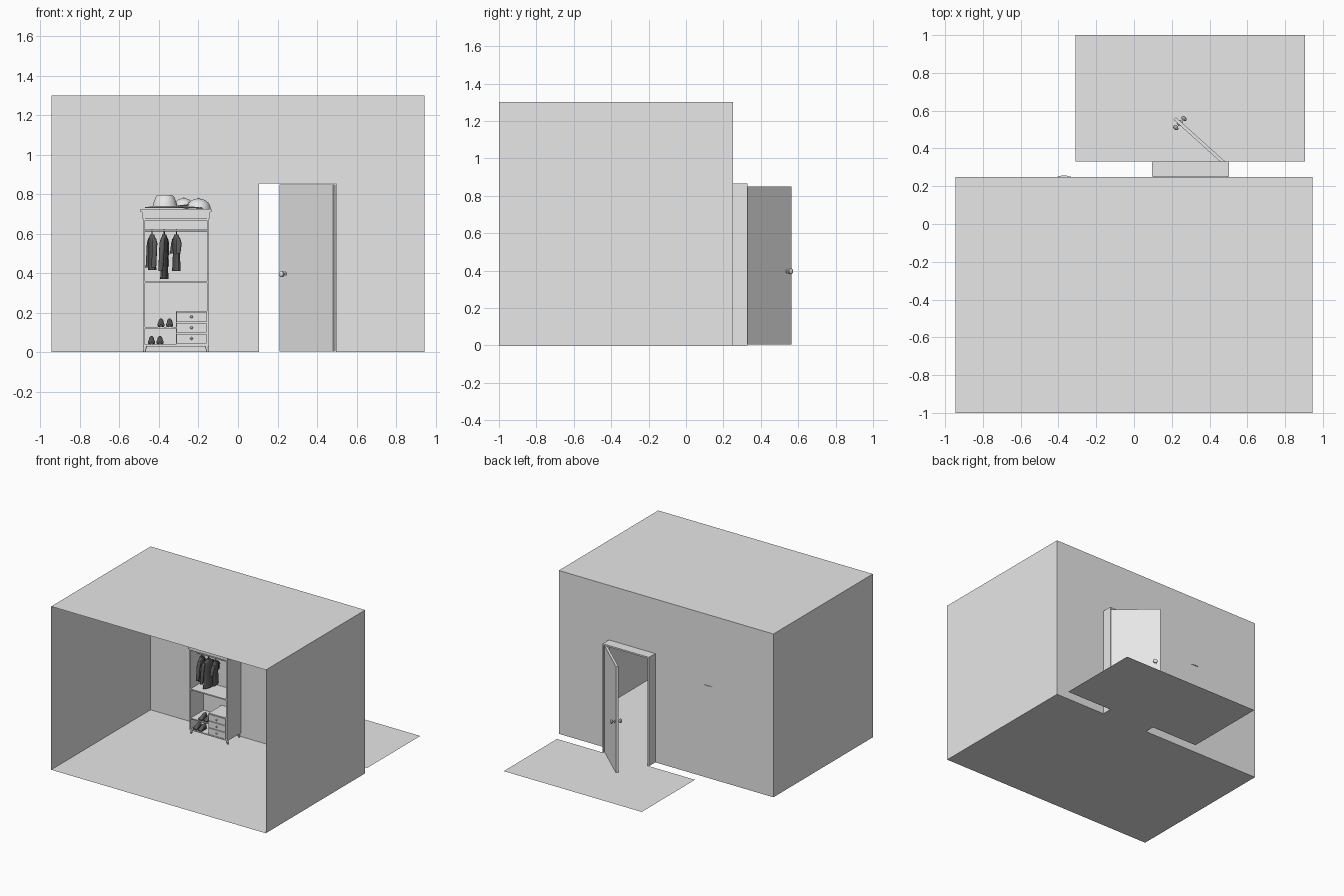
import bpy, bmesh, math
from mathutils import Matrix, Vector

old = bpy.data.objects.get("Cube")
if old:
    bpy.data.objects.remove(old, do_unlink=True)


def material(name, value):
    m = bpy.data.materials.new(name)
    m.use_nodes = True
    color = (value, value, value, 1)
    m.diffuse_color = color
    m.node_tree.nodes["Principled BSDF"].inputs["Base Color"].default_value = color
    return m


PLASTER = material("light grey", 0.8)
CLOTH = material("dark grey", 0.1)


def finish(name, bm, mat=PLASTER, smooth=False, solid=True):
    if solid:
        bmesh.ops.recalc_face_normals(bm, faces=bm.faces)
    mesh = bpy.data.meshes.new(name)
    bm.to_mesh(mesh)
    bm.free()
    mesh.materials.append(mat)
    ob = bpy.data.objects.new(name, mesh)
    bpy.context.collection.objects.link(ob)
    if smooth:
        bpy.ops.object.select_all(action='DESELECT')
        ob.select_set(True)
        bpy.context.view_layer.objects.active = ob
        bpy.ops.object.shade_smooth_by_angle(angle=math.radians(40))
    return ob


def sheet(name, points):
    bm = bmesh.new()
    bm.faces.new([bm.verts.new(p) for p in points])
    return finish(name, bm, solid=False)


def box(name, x0, x1, y0, y1, z0, z1, mat=PLASTER):
    bm = bmesh.new()
    bmesh.ops.create_cube(bm, size=1)
    size = Matrix.Diagonal((x1 - x0, y1 - y0, z1 - z0, 1))
    place = Matrix.Translation(((x0 + x1) / 2, (y0 + y1) / 2, (z0 + z1) / 2))
    bm.transform(place @ size)
    return finish(name, bm, mat)


def loft(name, rings, mat, place, sides=16):
    """Skin elliptical rings given as (centre, u half-axis, v half-axis)."""
    bm = bmesh.new()
    loops = []
    for c, u, v in rings:
        angles = [2 * math.pi * i / sides for i in range(sides)]
        loops.append([bm.verts.new(Vector(c) + Vector(u) * math.cos(a) + Vector(v) * math.sin(a))
                      for a in angles])
    for a, b in zip(loops, loops[1:]):
        for i in range(sides):
            j = (i + 1) % sides
            bm.faces.new((a[i], a[j], b[j], b[i]))
    bm.faces.new(loops[0])
    bm.faces.new(loops[-1])
    bm.transform(place)
    return finish(name, bm, mat, smooth=True)


def turned(name, profile, place, mat=PLASTER, sides=24):
    return loft(name, [((0, 0, z), (r, 0, 0), (0, r, 0)) for r, z in profile], mat, place, sides)


def rod(name, a, b, r, mat=PLASTER):
    a, b = Vector(a), Vector(b)
    turn = (b - a).to_track_quat('Z', 'Y').to_matrix().to_4x4()
    return turned(name, [(r, 0), (r, (b - a).length)], Matrix.Translation(a) @ turn, mat, 10)


# Room shell: open front, single-sided sheets
W, F, B, H = 0.945, -1.0, 0.25, 1.3
DL, DR, DT = 0.107, 0.497, 0.854
T = 0.012
OUT = 0.33
sheet("floor", [(-W, F, 0), (W, F, 0), (W, B, 0), (DR, B, 0), (DR, OUT, 0), (0.905, OUT, 0),
                (0.905, 1, 0), (-0.31, 1, 0), (-0.31, OUT, 0), (DL, OUT, 0), (DL, B, 0), (-W, B, 0)])
sheet("ceiling", [(-W, F, H), (W, F, H), (W, B, H), (-W, B, H)])
sheet("left_wall", [(W, F, 0), (W, B, 0), (W, B, H), (W, F, H)])
sheet("right_wall", [(-W, B, 0), (-W, F, 0), (-W, F, H), (-W, B, H)])
sheet("back_wall", [(W, B, 0), (DR, B, 0), (DR, B, DT), (DL, B, DT), (DL, B, 0),
                    (-W, B, 0), (-W, B, H), (W, B, H)])

# Door frame
box("frame_right", DL - T, DL, B + 0.001, OUT, 0, DT)
box("frame_left", DR, DR + T / 2, B + 0.001, OUT, 0, DT)
box("frame_top", DL - T, DR + T / 2, B + 0.001, OUT, DT, DT + T)

# Door leaf swung outwards, with a knob on both faces
swing = Matrix.Translation((0.482, 0.307, 0)) @ Matrix.Rotation(math.radians(138), 4, 'Z')
door = box("door", 0, 0.366, -0.018, 0, 0.004, 0.85)
door.matrix_world = swing
KNOB = [(0.012, 0), (0.012, 0.003), (0.005, 0.004), (0.005, 0.013), (0.012, 0.016),
        (0.016, 0.022), (0.015, 0.029), (0.008, 0.034)]
for side, y, turn in (("inner", 0, -90), ("outer", -0.018, 90)):
    turned(side + "_door_knob", KNOB, swing @ Matrix.Translation((0.33, y, 0.396))
           @ Matrix.Rotation(math.radians(turn), 4, 'X'))

# Wardrobe carcass
L, R, Y0, Y1 = -0.481, -0.147, 0.075, 0.248
P = 0.009
MID = -0.315
box("wardrobe_right_side", L, L + P, Y0, Y1, 0.03, 0.68)
box("wardrobe_left_side", R - P, R, Y0, Y1, 0.03, 0.68)
box("wardrobe_back", L + P, R - P, Y1 - 0.005, Y1, 0.03, 0.68)
for name, z in (("bottom", 0.03), ("middle", 0.35), ("upper", 0.667)):
    box("wardrobe_" + name + "_board", L + P, R - P, Y0 + 0.002, Y1, z, z + P)
box("cornice", L - 0.006, R + 0.006, Y0 - 0.006, Y1, 0.677, 0.71)
box("wardrobe_top", L - 0.013, R + 0.013, Y0 - 0.013, Y1, 0.71, 0.724)
box("shoe_shelf", L + P, MID, Y0 + 0.002, Y1, 0.119, 0.127)
rod("clothes_rail", (L + P, 0.16, 0.617), (R - P, 0.16, 0.617), 0.005)
for x, lean in ((L + 0.012, -0.006), (R - 0.012, 0.006)):
    for y in (Y0 + 0.015, Y1 - 0.015):
        loft("wardrobe_leg", [((x + lean, y, 0), (0.005, 0, 0), (0, 0.005, 0)),
                              ((x, y, 0.032), (0.01, 0, 0), (0, 0.01, 0))], PLASTER, Matrix(), 12)

# Drawer block
box("drawer_case", MID, R - P, Y0 + 0.006, Y1 - 0.005, 0.039, 0.208)
for i in range(3):
    z = 0.044 + i * 0.055
    box("drawer_front", MID + 0.004, R - P - 0.003, Y0 - 0.002, Y0 + 0.006, z, z + 0.049)
    turned("drawer_knob", [(0.003, 0), (0.003, 0.005), (0.007, 0.008), (0.004, 0.012)],
           Matrix.Translation(((MID + R - P) / 2, Y0 - 0.002, z + 0.025))
           @ Matrix.Rotation(math.pi / 2, 4, 'X'), sides=12)


# Hanging garments: body, two sleeves, hanger hook
def garment(name, x, hem, yaw, sleeve):
    place = Matrix.Translation((x, 0.16, 0)) @ Matrix.Rotation(math.radians(yaw), 4, 'Z')
    body = [(hem, 0.05, 0.019), (hem + 0.05, 0.046, 0.017), (0.5, 0.041, 0.015),
            (0.55, 0.047, 0.018), (0.575, 0.046, 0.015), (0.587, 0.022, 0.012), (0.597, 0.016, 0.01)]
    loft(name, [((0, 0, z), (t, 0, 0), (0, w, 0)) for z, w, t in body], CLOTH, place)
    for s in (-1, 1):
        loft(name + "_sleeve", [((0, s * 0.04, 0.575), (0.011, 0, 0), (0, 0.01, 0)),
                                ((0, s * 0.054, 0.55), (0.014, 0, 0), (0, 0.012, 0)),
                                ((-0.006, s * 0.062, 0.57 - sleeve), (0.012, 0, 0), (0, 0.012, 0))],
             CLOTH, place, 10)
    rod(name + "_hanger_hook", (x, 0.16, 0.59), (x, 0.16, 0.624), 0.003, CLOTH)


garment("jacket", -0.435, 0.415, 14, 0.14)
garment("long_coat", -0.373, 0.37, -12, 0.16)
garment("shirt", -0.312, 0.41, 14, 0.07)


# Shoes pointing forwards, in two pairs
def shoe(x, z):
    steps = [(0.155, 0.009, 0.02), (0.15, 0.014, 0.04), (0.13, 0.014, 0.044), (0.115, 0.014, 0.036),
             (0.1, 0.018, 0.025), (0.085, 0.018, 0.019), (0.077, 0.009, 0.013)]
    loft("shoe", [((x, y, z + h / 2), (w, 0, 0), (0, 0, h / 2)) for y, w, h in steps],
         CLOTH, Matrix(), 14)
    box("shoe_sole", x - 0.015, x + 0.015, 0.082, 0.154, z, z + 0.006, CLOTH)


for x, z in ((-0.39, 0.127), (-0.346, 0.127), (-0.438, 0.039), (-0.395, 0.039)):
    shoe(x, z)

# Hats on top of the wardrobe
turned("brimmed_hat", [(0.1, 0.73), (0.1, 0.735), (0.062, 0.738), (0.057, 0.76), (0.046, 0.788),
                       (0.038, 0.795), (0.01, 0.793)], Matrix.Translation((-0.37, 0.157, 0)), sides=32)


def cap(name, x, y, z, yaw, size):
    place = (Matrix.Translation((x, y, z)) @ Matrix.Rotation(math.radians(yaw), 4, 'Z')
             @ Matrix.Scale(size, 4))
    dome = [(0.062 * math.cos(a), 0.052 * math.sin(a)) for a in
            [math.radians(d) for d in (0, 18, 36, 54, 72, 86)]]
    turned(name + "_dome", dome, place)
    turned(name + "_button", [(0.005, 0.05), (0.005, 0.055)], place, sides=10)
    loft(name + "_visor", [((0, -0.05, 0.002), (0.054, 0, 0), (0, 0.05, -0.006)),
                           ((0, -0.05, 0.006), (0.052, 0, 0), (0, 0.048, -0.006))],
         PLASTER, place, 24)


cap("front_cap", -0.2, 0.15, 0.726, -35, 1)
cap("rear_cap", -0.275, 0.195, 0.738, 20, 0.8)
